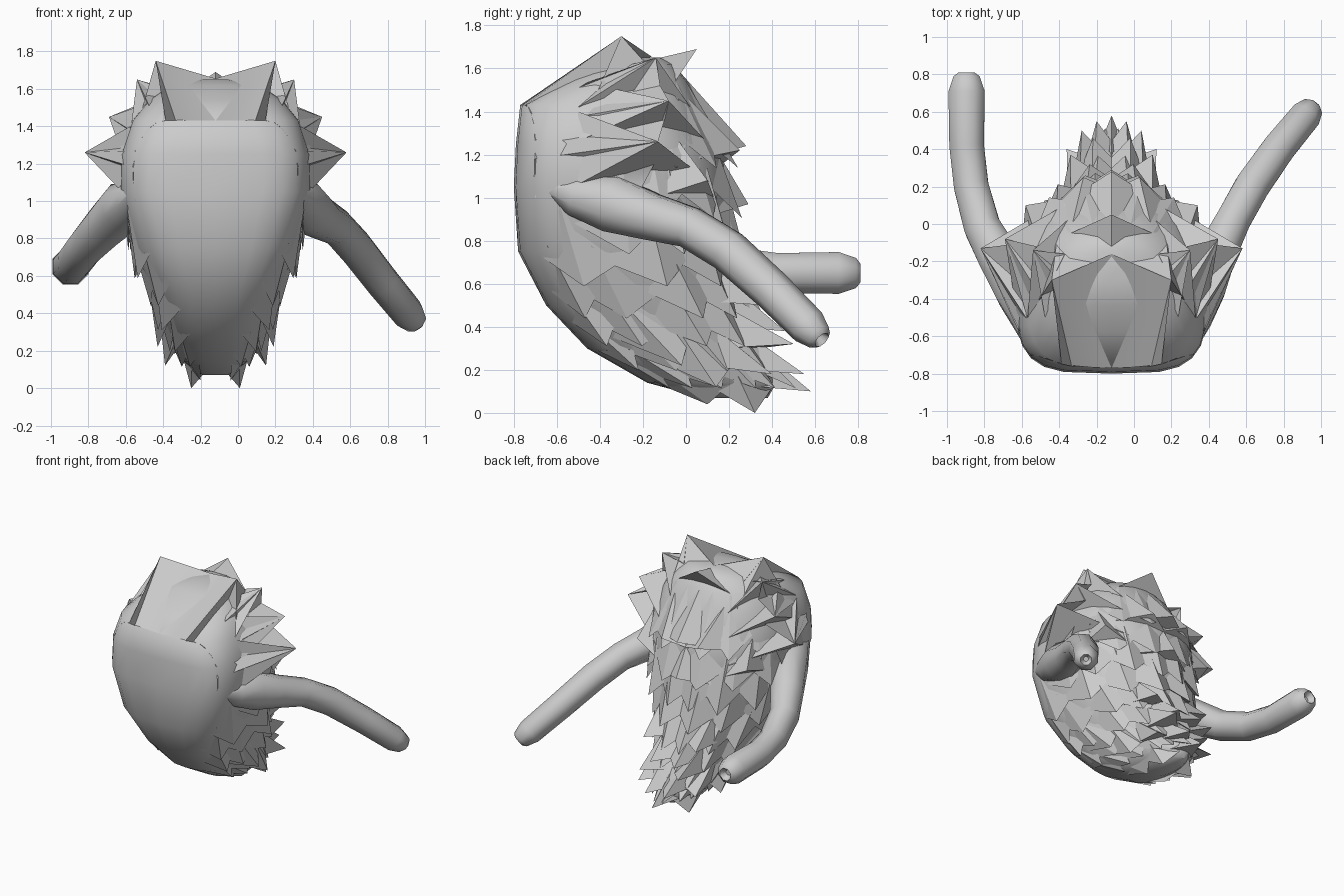
import bpy, bmesh, math, random
from mathutils import Vector

if "Cube" in bpy.data.objects:
    bpy.data.objects.remove(bpy.data.objects["Cube"])

random.seed(4)
CX = -0.12  # body centre line

# Body profile: z, front y, back y, half width, front squareness (lower is squarer)
PROFILE = [(0.07, 0.08, 0.38, 0.07, .8), (0.14, -0.18, 0.42, 0.17, .8), (0.30, -0.46, 0.34, 0.26, .76),
           (0.50, -0.65, 0.26, 0.34, .72), (0.75, -0.78, 0.20, 0.44, .62), (1.05, -0.80, 0.19, 0.515, .52),
           (1.25, -0.79, 0.16, 0.51, .52), (1.43, -0.77, 0.07, 0.45, .58), (1.54, -0.58, 0.01, 0.36, .65),
           (1.62, -0.44, -0.06, 0.24, .7), (1.65, -0.32, -0.12, 0.08, .8)]


def surface(z, deg):
    """Point on the body; -90 is the front, 0 the right side, 90 the back."""
    z = min(max(z, PROFILE[0][0]), PROFILE[-1][0])
    for a, b in zip(PROFILE, PROFILE[1:]):
        if z <= b[0]:
            f = (z - a[0]) / (b[0] - a[0])
            _, yf, yb, hw, sq = (p + (q - p) * f for p, q in zip(a, b))
            break
    c, s = math.cos(math.radians(deg)), math.sin(math.radians(deg))
    e = sq if s < 0 else 0.95
    yc = yf + 0.5 * (yb - yf)
    x = hw * math.copysign(abs(c) ** e, c)
    y = yc + 0.5 * (yb - yf) * math.copysign(abs(s) ** e, s)
    return Vector((x, y, z))


def finish(name, bm, smooth=None):
    bmesh.ops.recalc_face_normals(bm, faces=bm.faces)
    me = bpy.data.meshes.new(name)
    bm.to_mesh(me)
    bm.free()
    ob = bpy.data.objects.new(name, me)
    bpy.context.collection.objects.link(ob)
    if smooth:
        bpy.ops.object.select_all(action='DESELECT')
        ob.select_set(True)
        bpy.context.view_layer.objects.active = ob
        bpy.ops.object.shade_smooth_by_angle(angle=math.radians(smooth))
    return ob


def loft(name, rings, smooth):
    bm = bmesh.new()
    rows = [[bm.verts.new(p) for p in r] for r in rings]
    n = len(rows[0])
    for a, b in zip(rows, rows[1:]):
        for i in range(n):
            j = (i + 1) % n
            bm.faces.new((a[i], a[j], b[j], b[i]))
    bm.faces.new(rows[0])
    bm.faces.new(rows[-1])
    return finish(name, bm, smooth)


# Egg-shaped body
body = loft("body", [[surface(p[0], -90 + 360 * i / 24) for i in range(24)] for p in PROFILE], 60)
body.location.x = CX

# Shaggy fur, built on one side and mirrored
fur = bmesh.new()


def spike(tip, *base):
    a, b, c = [fur.verts.new(p) for p in base]
    t = fur.verts.new(tip)
    for f in ((a, b, c), (a, b, t), (b, c, t), (c, a, t)):
        fur.faces.new(f)


def shard(tip, z, deg, dz, ddeg):
    spike(tip, surface(z, deg - ddeg), surface(z, deg + ddeg), surface(z + dz, deg))


# Layered rows of fur on the sides and back: z, first angle, count, tuft height
for z, start, count, h in [(1.30, 30, 3, .26), (1.08, 15, 3, .28), (0.90, 5, 4, .26), (0.74, -20, 4, .24),
                           (0.58, -36, 5, .22), (0.44, -42, 5, .2), (0.31, -40, 5, .17), (0.20, -50, 6, .12)]:
    step = (90 - start) / (count - 0.5)
    for i in range(count):
        deg = start + step * i + random.uniform(-4, 4)
        p = surface(z - h * 0.55, deg)
        out = Vector((p.x, max(p.y + 0.25, 0), 0)).normalized()
        back = max(0, math.sin(math.radians(deg)))
        tip = p + out * random.uniform(0.02, 0.07) + Vector((0, 0.05 * back, -0.02))
        tip.z = max(tip.z, 0.03)
        shard(tip, z - 0.02, deg, h, step * 0.7)

# Backs of the large side tufts and of the crest tufts
for tip, low, high in [((0.70, -0.13, 1.26), 1.06, 1.40), ((0.57, -0.08, 1.45), 1.26, 1.52),
                       ((0.42, -0.14, 1.65), 1.42, 1.60)]:
    spike(tip, surface(low, -10), surface(high, -10), surface(low, 60))
spike((0.32, -0.30, 1.75), (0.0, -0.20, 1.64), surface(1.50, -8), surface(1.45, 50))

# Single tufts that shape the outline: tip, base z, base angle, base height, half angle
for tip, z, deg, dz, dd in [
        ((0.00, 0.05, 1.69), 1.42, 90, 0.23, 60),
        ((0.00, 0.28, 1.24), 1.18, 90, 0.38, 38),
        ((0.15, 0.25, 1.22), 1.16, 62, 0.30, 30),
        ((0.00, 0.29, 0.97), 0.92, 90, 0.25, 30),
        ((0.46, 0.10, 1.08), 0.98, 36, 0.28, 26),
        ((0.22, 0.37, 0.50), 0.52, 60, 0.18, 24),
        ((0.10, 0.46, 0.38), 0.40, 75, 0.18, 26),
        ((0.16, 0.50, 0.32), 0.30, 60, 0.18, 28),
        ((0.08, 0.55, 0.18), 0.20, 72, 0.16, 30),
        ((0.00, 0.58, 0.10), 0.12, 90, 0.18, 40),
        ((0.24, 0.40, 0.18), 0.22, 38, 0.16, 28),
        ((0.13, 0.32, 0.00), 0.11, 35, 0.17, 40),
        ((0.08, 0.10, 0.04), 0.13, -25, 0.14, 38),
        ((0.27, 0.14, 0.12), 0.24, 10, 0.18, 26),
        ((0.31, -0.02, 0.22), 0.35, -8, 0.20, 22)]:
    shard(Vector(tip), z, deg, dz, dd)
fur_ob = finish("shaggy_fur", fur)

# Smooth hood sweeping from the edge of the face back to a jagged rim: rim point, face z, face angle
hood = bmesh.new()
HOOD = [((0.00, -0.16, 1.655), 1.43, -90), ((0.32, -0.30, 1.75), 1.43, -74), ((0.25, -0.16, 1.60), 1.43, -66),
        ((0.42, -0.14, 1.65), 1.42, -58), ((0.40, -0.12, 1.52), 1.39, -52), ((0.57, -0.08, 1.45), 1.34, -46),
        ((0.47, -0.10, 1.36), 1.27, -43), ((0.70, -0.13, 1.26), 1.18, -42), ((0.53, -0.14, 1.17), 1.10, -42),
        ((0.53, -0.22, 1.02), 1.00, -42)]
rows = [(hood.verts.new(surface(z, a)), hood.verts.new(p)) for p, z, a in HOOD]
for (a, b), (c, d) in zip(rows, rows[1:]):
    hood.faces.new((a, c, d, b))
hood_ob = finish("head_hood", hood, 50)
for ob in (fur_ob, hood_ob):
    ob.location.x = CX
    m = ob.modifiers.new("mirror", 'MIRROR')
    m.use_mirror_merge = ob is hood_ob


# Arms: tapered eight-sided tubes with rounded, slightly dented ends
def arm(name, path):
    pts = [Vector(p[:3]) for p in path]
    end = (pts[-1] - pts[-2]).normalized()
    last, r = pts[-1], path[-1][3]
    sections = [(p, q[3]) for p, q in zip(pts, path)]
    sections += [(last + end * 0.08, r * 0.72), (last + end * 0.10, r * 0.45), (last + end * 0.06, r * 0.2)]
    rings = []
    for i, (p, rad) in enumerate(sections):
        d = (pts[i + 1] - pts[max(i - 1, 0)]).normalized() if i < len(pts) - 1 else end
        side = d.cross(Vector((0, 0, 1))).normalized()
        up = side.cross(d)
        rings.append([p + rad * (math.cos(a) * side + math.sin(a) * up)
                      for a in (math.tau * (k + 0.5) / 8 for k in range(8))])
    return loft(name, rings, 50)


arm("right_arm", [(0.31, -0.66, 1.05, 0.03), (0.32, -0.52, 1.01, 0.10), (0.36, -0.34, 0.97, 0.14),
                  (0.44, -0.16, 0.91, 0.115), (0.53, 0.02, 0.86, 0.10), (0.63, 0.20, 0.75, 0.10),
                  (0.77, 0.40, 0.57, 0.095), (0.91, 0.57, 0.40, 0.09)])
arm("left_arm", [(-0.55, -0.66, 1.05, 0.03), (-0.56, -0.52, 1.01, 0.10), (-0.61, -0.36, 0.97, 0.14),
                 (-0.72, -0.18, 0.86, 0.12), (-0.81, -0.02, 0.76, 0.105), (-0.87, 0.20, 0.68, 0.10),
                 (-0.895, 0.42, 0.65, 0.10), (-0.895, 0.71, 0.65, 0.105)])
